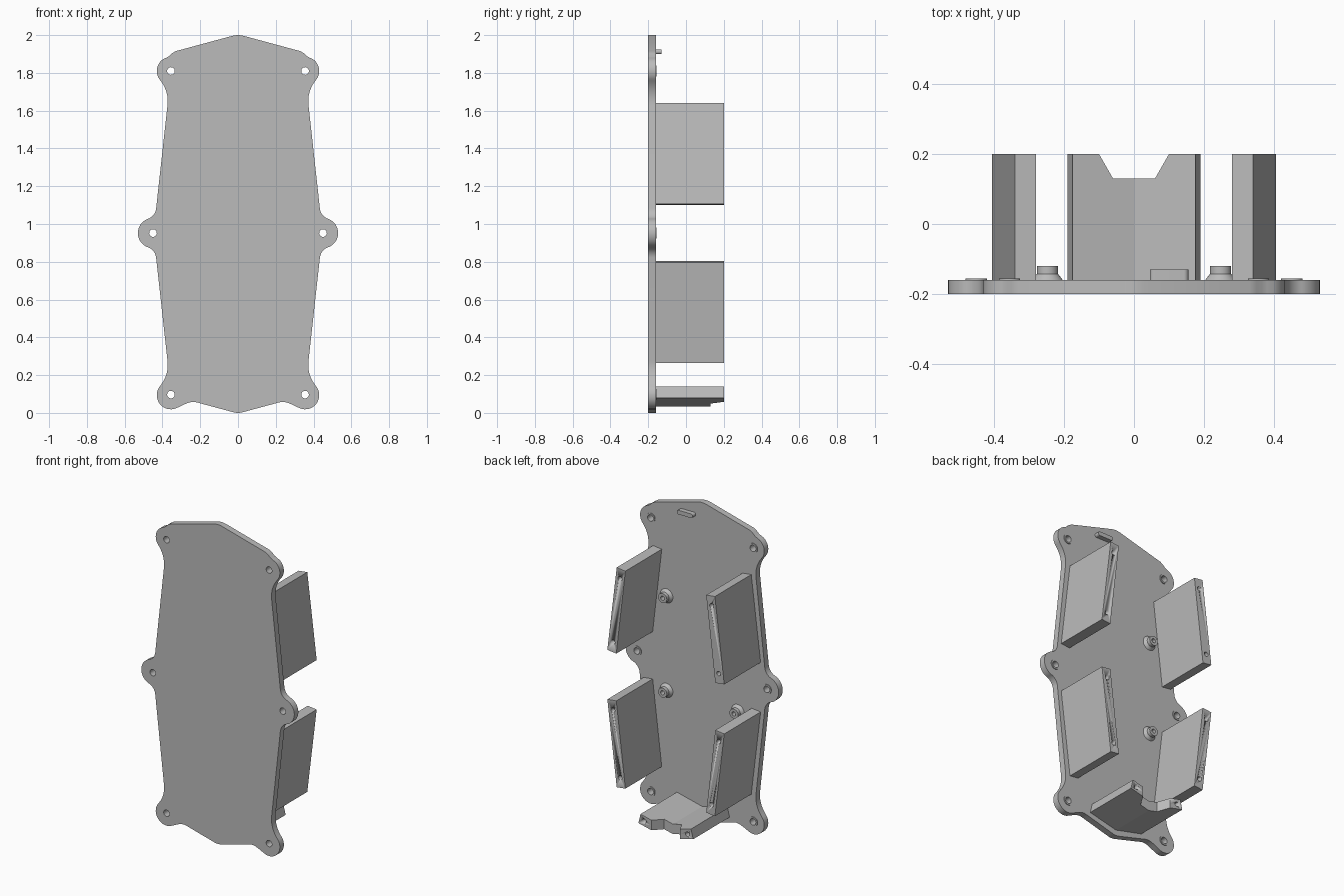
import bpy
import bmesh
from math import cos, sin, pi, radians
from mathutils import Matrix, Vector

if "Cube" in bpy.data.objects:
    bpy.data.objects.remove(bpy.data.objects["Cube"], do_unlink=True)

GREY = (0.5, 0.5, 0.5, 1.0)
grey = bpy.data.materials.new("plain_grey")
grey.use_nodes = True
grey.diffuse_color = GREY
grey.node_tree.nodes["Principled BSDF"].inputs["Base Color"].default_value = GREY

BACK, FACE, FRONT = 0.2, -0.16, -0.2   # depth of panel ends, plate back, plate front
MID = 0.952                            # height of the plate's waist


def activate(obj):
    bpy.ops.object.select_all(action="DESELECT")
    obj.select_set(True)
    bpy.context.view_layer.objects.active = obj


def arc(cx, cz, r, start, end, n=14):
    angles = [radians(start + (end - start) * i / n) for i in range(n + 1)]
    return [(cx + r * cos(a), cz + r * sin(a)) for a in angles]


def circle(cx, cz, r, n=32):
    return arc(cx, cz, r, 0, 360, n)[:-1]


def prism(name, loops, low, high, upright=True):
    """Extrude closed outlines (first outer, then holes) along y, or along z."""
    curve = bpy.data.curves.new(name, "CURVE")
    curve.dimensions = "2D"
    curve.fill_mode = "BOTH"
    curve.extrude = (high - low) / 2
    for loop in loops:
        spline = curve.splines.new("POLY")
        spline.points.add(len(loop) - 1)
        for point, (u, v) in zip(spline.points, loop):
            point.co = (u, v, 0, 1)
        spline.use_cyclic_u = True
    obj = bpy.data.objects.new(name, curve)
    bpy.context.collection.objects.link(obj)
    activate(obj)
    bpy.ops.object.convert(target="MESH")
    obj = bpy.context.object
    centre = (low + high) / 2
    if upright:
        move = Matrix.Translation((0, centre, 0)) @ Matrix.Rotation(pi / 2, 4, "X")
    else:
        move = Matrix.Translation((0, 0, centre))
    obj.data.transform(move)
    bm = bmesh.new()
    bm.from_mesh(obj.data)
    bmesh.ops.remove_doubles(bm, verts=bm.verts, dist=0.00005)
    bmesh.ops.recalc_face_normals(bm, faces=bm.faces)
    bm.to_mesh(obj.data)
    bm.free()
    return finish(obj)


def finish(obj):
    obj.data.materials.clear()
    obj.data.materials.append(grey)
    activate(obj)
    bpy.ops.object.shade_smooth_by_angle(angle=radians(25))
    return obj


def cut(obj, cutter):
    mod = obj.modifiers.new("cut", "BOOLEAN")
    mod.operation = "DIFFERENCE"
    mod.solver = "EXACT"
    mod.object = cutter
    cutter.hide_render = True
    activate(obj)
    bpy.ops.object.modifier_apply(modifier=mod.name)
    bpy.data.objects.remove(cutter, do_unlink=True)


def screw_hole(obj, x, z):
    cut(obj, prism("hole_cutter", [circle(x, z, 0.014, 20)], BACK - 0.08, BACK + 0.02))


def ring(name, profile, x, z, n=32):
    """Turn a closed (radius, height) profile about an axis pointing backwards."""
    bm = bmesh.new()
    rows = []
    for i in range(n):
        a = 2 * pi * i / n
        rows.append([bm.verts.new((x + r * cos(a), FACE + h, z + r * sin(a)))
                     for r, h in profile])
    for i in range(n):
        here, there = rows[i], rows[(i + 1) % n]
        for j in range(len(profile)):
            k = (j + 1) % len(profile)
            bm.faces.new((here[j], here[k], there[k], there[j]))
    bmesh.ops.recalc_face_normals(bm, faces=bm.faces)
    mesh = bpy.data.meshes.new(name)
    bm.to_mesh(mesh)
    bm.free()
    obj = bpy.data.objects.new(name, mesh)
    bpy.context.collection.objects.link(obj)
    return finish(obj)


# Base plate: peaked ends, rounded ears and filleted sides, mirrored left to right
ear_side = arc(0.355, 1.81, 0.075, 55, -40) + arc(0.545, 1.65, 0.173, 140, 186.35)[1:]
waist = arc(0.5, 1.09, 0.067, 186.35, 250) + arc(0.45, MID, 0.08, 70, 0)[1:]
upper = ear_side + waist
lower = [(x, 2 * MID - z) for x, z in reversed(upper[:-1])]
lower = [p for p in lower if p[1] > 0.1] + arc(0.355, 0.094, 0.075, 5, -108)
foot = [(0.305, 0.035), (0.285, 0.045), (0.26, 0.055), (0.235, 0.059), (0.21, 0.054),
        (0.19, 0.048), (0.03, 0.005), (0.015, 0.001)]
peak = [(0.015, 1.999), (0.03, 1.996), (0.33, 1.915), (0.35, 1.903), (0.365, 1.888), (0.38, 1.88)]
right = peak + upper + lower + foot
outline = [(0, 2)] + right + [(0, 0)] + [(-x, z) for x, z in reversed(right)]

hole_spots = [(s * x, z) for s in (1, -1) for x, z in ((0.355, 1.81), (0.45, MID), (0.355, 0.097))]
prism("base_plate", [outline] + [circle(x, z, 0.02) for x, z in hole_spots], FRONT, FACE)

# Thin collars round the plate holes
for x, z in hole_spots:
    ring("hole_collar", [(0.03, -0.001), (0.03, 0.005), (0.02, 0.005), (0.02, -0.001)], x, z)

# Four leaning side panels with screw holes in their ends
outer_top, outer_low = Vector((0.34, 1.64)), Vector((0.405, 1.107))
inner_low, inner_top = Vector((0.343, 1.1)), Vector((0.28, 1.633))
panel = [outer_top, outer_low, inner_low, inner_top]
top_mid, low_mid = (outer_top + inner_top) / 2, (outer_low + inner_low) / 2
panel_holes = [top_mid.lerp(low_mid, t) for t in (0.115, 0.885)]
for side, side_name in ((1, "left"), (-1, "right")):
    for flip, level in ((False, "upper"), (True, "lower")):
        def place(p):
            return (side * p[0], 2 * MID - p[1] if flip else p[1])
        obj = prism(f"{level}_{side_name}_panel", [[place(p) for p in panel]], FACE, BACK)
        for p in panel_holes:
            screw_hole(obj, *place(p))

# Shallow V-shaped bottom bracket with a notch in its rear edge
vee = [(0, 0.035), (0.19, 0.08), (0.175, 0.14), (0, 0.097), (-0.175, 0.14), (-0.19, 0.08)]
bracket = prism("bottom_bracket", [vee], FACE, BACK)
notch = [(-0.06, 0.13), (0.06, 0.13), (0.1, BACK), (0.1, 0.3), (-0.1, 0.3), (-0.1, BACK)]
cut(bracket, prism("notch_cutter", [notch], -0.1, 0.3, upright=False))
for side in (1, -1):
    screw_hole(bracket, side * 0.15, 0.101)

# Flared standoffs on the back of the plate
standoff = [(0.045, -0.001), (0.03, 0.018), (0.03, 0.04), (0.013, 0.04), (0.013, -0.001)]
for x in (0.247, -0.247):
    for z in (1.35, 0.758):
        ring("standoff", standoff, x, z)

# Small round-ended key near the top
key = arc(0.142, 1.912, 0.013, -90, 90) + arc(0.058, 1.912, 0.013, 90, 270)
prism("locating_key", [key], FACE, FACE + 0.03)
